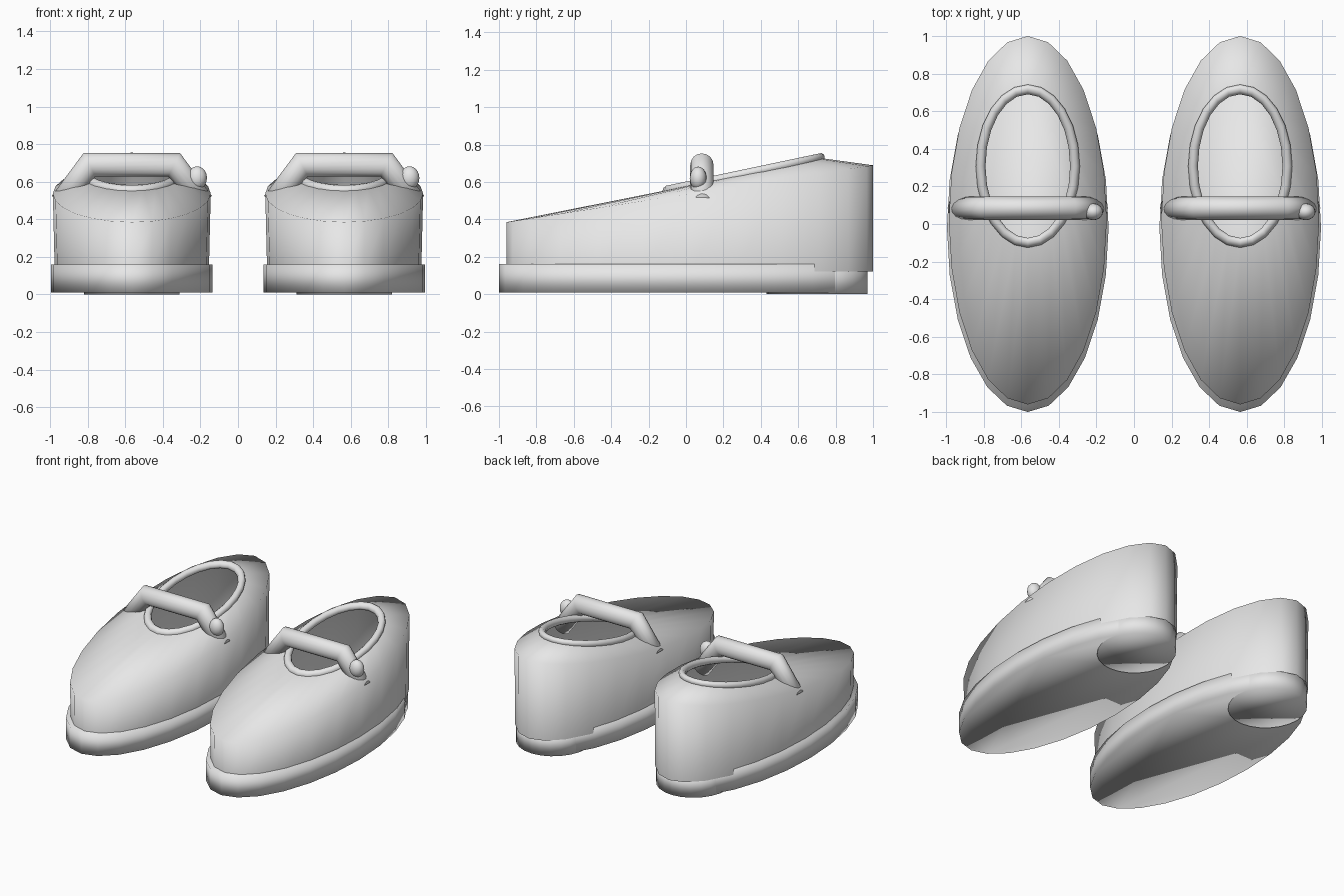
import bpy
import bmesh
from math import sin, cos, pi
from mathutils import Vector, Matrix

cube = bpy.data.objects.get("Cube")
if cube:
    bpy.data.objects.remove(cube, do_unlink=True)

SEGMENTS = 24
SHOE_OFFSET = 0.565

grey = bpy.data.materials.new("plain_grey")
grey.use_nodes = True
grey.diffuse_color = (0.8, 0.8, 0.8, 1)
grey.node_tree.nodes["Principled BSDF"].inputs["Base Color"].default_value = (0.8, 0.8, 0.8, 1)


def finish(name, bm, x):
    """Turn a bmesh into a smooth, coloured object on one shoe."""
    bmesh.ops.recalc_face_normals(bm, faces=bm.faces)
    for face in bm.faces:
        face.smooth = True
    mesh = bpy.data.meshes.new(name)
    bm.to_mesh(mesh)
    bm.free()
    mesh.materials.append(grey)
    obj = bpy.data.objects.new(name, mesh)
    bpy.context.collection.objects.link(obj)
    obj.location.x = x


def oval(rx, ry, y, z, rise=0):
    """Points of an oval, tilted so its back is higher by rise."""
    turns = [2 * pi * i / SEGMENTS for i in range(SEGMENTS)]
    return [Vector((rx * cos(a), y + ry * sin(a), z + rise * sin(a))) for a in turns]


def loft(rings, closed=False, caps=False):
    """Skin a list of equal rings."""
    bm = bmesh.new()
    loops = [[bm.verts.new(p) for p in ring] for ring in rings]
    pairs = list(zip(loops, loops[1:]))
    if closed:
        pairs.append((loops[-1], loops[0]))
    for low, high in pairs:
        for i in range(len(low)):
            j = (i + 1) % len(low)
            bm.faces.new((low[i], low[j], high[j], high[i]))
    if caps:
        bm.faces.new(loops[0])
        bm.faces.new(loops[-1])
    return bm


def rim_rings(radius, sides=10):
    """Circular sections carried around the tilted opening."""
    rings = []
    for i, centre in enumerate(oval(0.251, 0.408, 0.308, 0.642, 0.086)):
        a = 2 * pi * i / SEGMENTS
        out = Vector((cos(a), sin(a), 0.2 * sin(a)))
        rings.append([centre + radius * (out * cos(t) + Vector((0, 0, 1)) * sin(t))
                      for t in (2 * pi * k / sides for k in range(sides))])
    return rings


def strap_rings(radius, sides=16):
    """Mitred round sections along the bent strap."""
    path = [Vector(p) for p in ((-0.376, 0.085, 0.487), (-0.225, 0.085, 0.69),
                                (0.225, 0.085, 0.69), (0.376, 0.085, 0.487))]
    rings = []
    for i, point in enumerate(path):
        before = (point - path[max(i - 1, 0)]).normalized()
        after = (path[min(i + 1, len(path) - 1)] - point).normalized()
        tangent = (before + after).normalized()
        across = tangent.cross(Vector((0, 1, 0)))
        # widen the bends so the tube keeps its thickness
        mitre = radius / max(tangent.dot(before), tangent.dot(after))
        rings.append([point + across * mitre * cos(t) + Vector((0, radius * sin(t), 0))
                      for t in (2 * pi * k / sides for k in range(sides))])
    return rings


def build_shoe(side, x):
    # Sole: solid oval slab
    sole = [oval(0.43, 0.9825, -0.0175, z) for z in (0.01, 0.16)]
    finish(side + "_sole", loft(sole, caps=True), x)

    # Heel block under the back
    heel = [oval(0.255, 0.27, 0.7, z) for z in (0, 0.15)]
    finish(side + "_heel", loft(heel, caps=True), x)

    # Upper: side wall and sloping top, open at the foot hole
    upper = [oval(0.41, 0.98, 0.02, 0.12),
             oval(0.42, 0.98, 0.02, 0.537, 0.152),
             oval(0.251, 0.408, 0.308, 0.642, 0.086)]
    finish(side + "_upper", loft(upper), x)

    # Rolled rim around the foot hole
    finish(side + "_opening_rim", loft(rim_rings(0.026), closed=True), x)

    # Strap over the instep
    finish(side + "_strap", loft(strap_rings(0.0625), caps=True), x)

    # Strap button
    bm = bmesh.new()
    bmesh.ops.create_uvsphere(
        bm, u_segments=16, v_segments=10, radius=1,
        matrix=Matrix.Translation((0.348, 0.065, 0.62)) @ Matrix.Diagonal((0.052, 0.045, 0.062, 1)))
    finish(side + "_button", bm, x)


for side, sign in (("left", 1), ("right", -1)):
    build_shoe(side, sign * SHOE_OFFSET)
